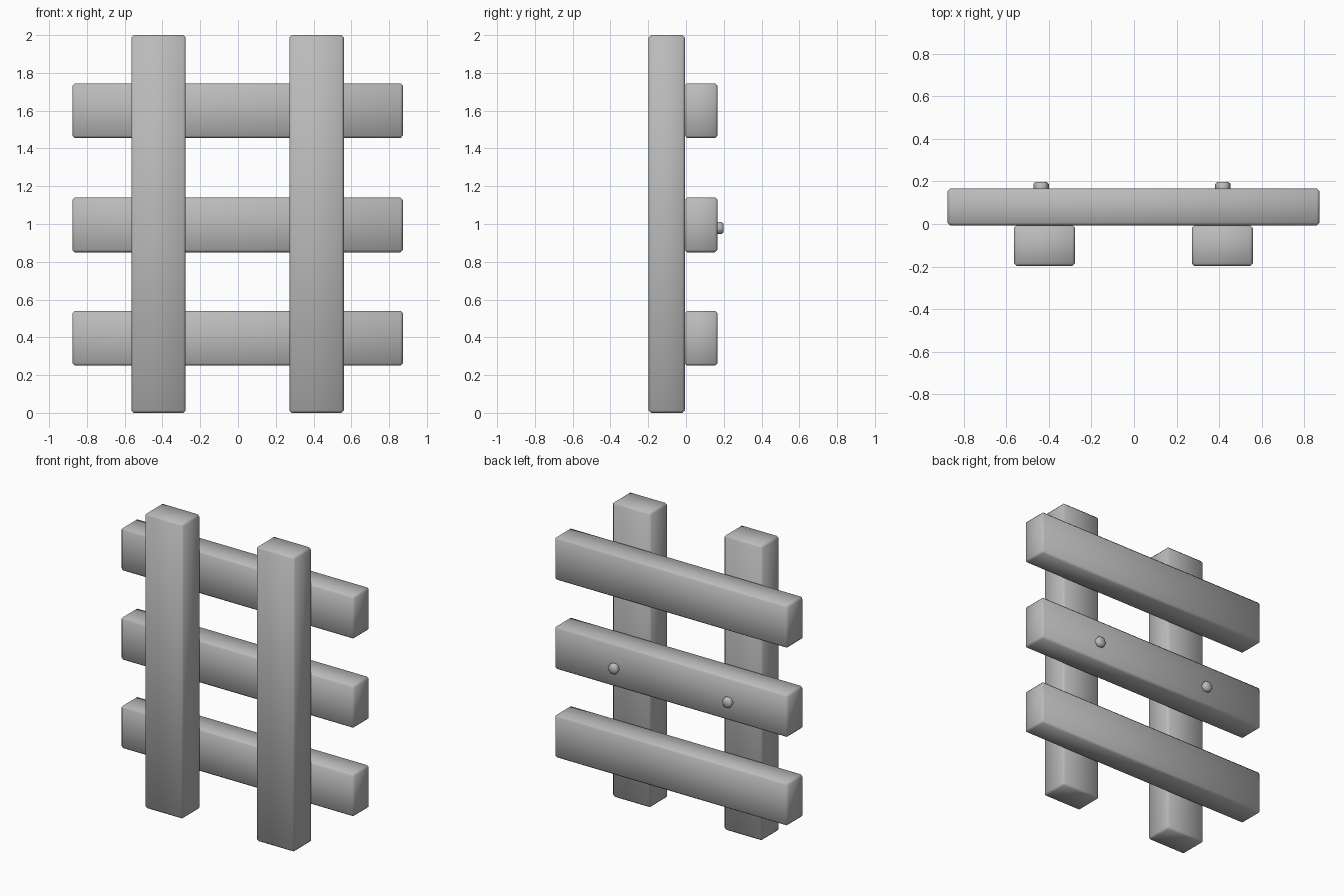
import bpy, bmesh, math
from mathutils import Matrix

cube = bpy.data.objects.get("Cube")
if cube:
    bpy.data.objects.remove(cube, do_unlink=True)

# Single plain grey
grey = bpy.data.materials.new("plain_grey")
grey.use_nodes = True
colour = (0.5, 0.5, 0.5, 1)
grey.diffuse_color = colour
grey.node_tree.nodes["Principled BSDF"].inputs["Base Color"].default_value = colour


def finish(name, bm, location, bevel):
    """Turn a bmesh into a softly shaded object with chamfered edges."""
    bmesh.ops.bevel(bm, geom=bevel[0], offset=bevel[1], segments=1,
                    affect='EDGES', profile=0.5)
    bmesh.ops.recalc_face_normals(bm, faces=bm.faces)
    for face in bm.faces:
        face.smooth = True
    mesh = bpy.data.meshes.new(name)
    bm.to_mesh(mesh)
    bm.free()
    mesh.materials.append(grey)
    obj = bpy.data.objects.new(name, mesh)
    obj.location = location
    bpy.context.collection.objects.link(obj)


def beam(name, size, location):
    bm = bmesh.new()
    bmesh.ops.create_cube(bm, size=1)
    bmesh.ops.scale(bm, vec=size, verts=bm.verts)
    finish(name, bm, location, (bm.edges[:], 0.013))


def bolt(name, location):
    bm = bmesh.new()
    bmesh.ops.create_cone(bm, cap_ends=True, segments=6, radius1=0.036,
                          radius2=0.036, depth=0.06,
                          matrix=Matrix.Rotation(-math.pi / 2, 4, 'X')
                          @ Matrix.Rotation(math.pi / 6, 4, 'Z'))
    # keep a corner pointing sideways
    side = max(v.co.x for v in bm.verts)
    if side < 0.0355:
        bmesh.ops.rotate(bm, verts=bm.verts,
                         matrix=Matrix.Rotation(math.pi / 6, 3, 'Y'))
    rim = [e for e in bm.edges if all(v.co.y > 0.02 for v in e.verts)]
    finish(name, bm, location, (rim, 0.009))


# Upright posts at the front
for name, x in (("right_post", -0.421), ("left_post", 0.416)):
    beam(name, (0.288, 0.192, 2.0), (x, -0.102, 1.0))

# Crosswise rails behind the posts
for name, z in (("lower_rail", 0.395), ("middle_rail", 0.995), ("upper_rail", 1.6)):
    beam(name, (1.75, 0.174, 0.29), (-0.002, 0.08, z))

# Bolt heads on the back of the middle rail
for name, x in (("right_bolt", -0.437), ("left_bolt", 0.418)):
    bolt(name, (x, 0.168, 0.979))
